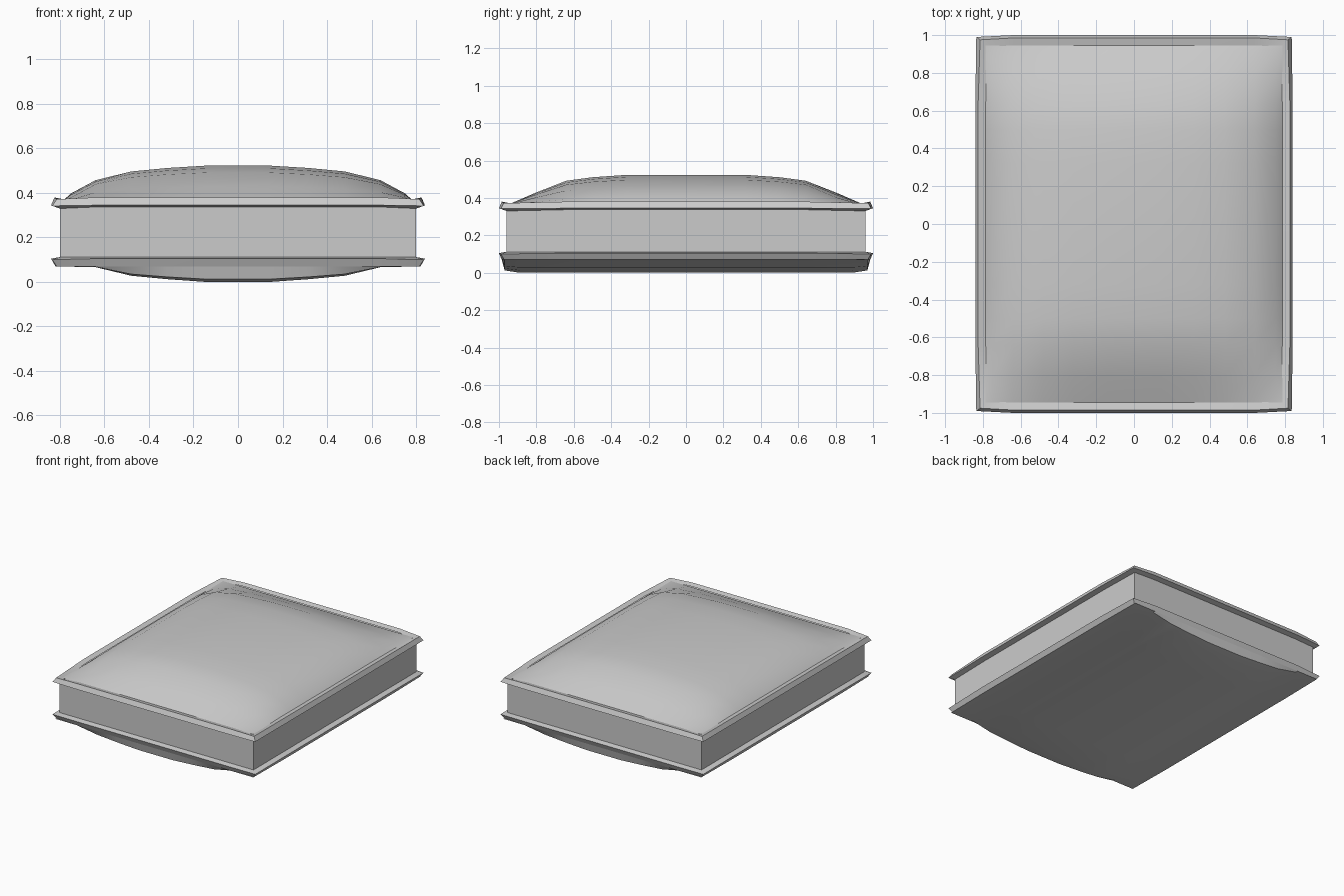
import bpy, bmesh

if "Cube" in bpy.data.objects:
    bpy.data.objects.remove(bpy.data.objects["Cube"])


def finish(name, bm, angle):
    bmesh.ops.recalc_face_normals(bm, faces=bm.faces)
    me = bpy.data.meshes.new(name)
    bm.to_mesh(me)
    bm.free()
    ob = bpy.data.objects.new(name, me)
    bpy.context.collection.objects.link(ob)
    bpy.ops.object.select_all(action='DESELECT')
    ob.select_set(True)
    bpy.context.view_layer.objects.active = ob
    bpy.ops.object.shade_smooth_by_angle(angle=angle)
    return ob


def loft(name, loops):
    """Skin stacked rounded-rectangle loops: corner x, y, mid-side x, y, corner z, side z."""
    bm = bmesh.new()
    rings = []
    for cx, cy, mx, my, zc, zm in loops:
        pts = []
        for sx, sy in ((1, 1), (-1, 1), (-1, -1), (1, -1)):
            q = [(mx * sx, .64 * sy, zm), (cx * sx, cy * sy, zc), (.64 * sx, my * sy, zm)]
            pts += q if sx * sy > 0 else q[::-1]
        rings.append([bm.verts.new(p) for p in pts])
    for a, b in zip(rings, rings[1:]):
        for i in range(12):
            j = (i + 1) % 12
            bm.faces.new((a[i], a[j], b[j], b[i]))
    return finish(name, bm, 0.4)


def pad(name, prof_x, prof_y, base, height):
    """Puffed panel: height is the product of two mirrored falloff profiles."""
    full = lambda p: [(-v, f) for v, f in reversed(p)] + list(p)
    bm = bmesh.new()
    rows = [[bm.verts.new((x, y, base + height * fx * fy)) for x, fx in full(prof_x)]
            for y, fy in full(prof_y)]
    for a, b in zip(rows, rows[1:]):
        for i in range(len(a) - 1):
            bm.faces.new((a[i], a[i + 1], b[i + 1], b[i]))
    ob = finish(name, bm, 0.7)
    # panel normals face away from the cushion core
    if ob.data.polygons[len(ob.data.polygons) // 2].normal.z * height < 0:
        ob.data.flip_normals()
    return ob


# boxed side wall
loft("side_wall", [(.8, .96, .8, .96, .10, .10), (.8, .96, .8, .96, .345, .345)])

# flared piping along the upper and lower seams
loft("upper_piping", [(.8, .96, .8, .96, .33, .337), (.835, .99, .84, 1.0, .342, .345),
                      (.815, .975, .825, .985, .372, .38), (.78, .94, .785, .945, .362, .372)])
loft("lower_piping", [(.8, .96, .8, .96, .112, .112), (.835, .99, .84, 1.0, .10, .105),
                      (.815, .972, .82, .985, .07, .07), (.78, .94, .78, .94, .07, .07)])

# domed top panel
pad("top_panel",
    [(.14, 1), (.32, .93), (.48, .83), (.64, .58), (.75, .2), (.785, 0)],
    [(.32, 1), (.5, .92), (.64, .8), (.8, .4), (.92, .07), (.945, 0)], .367, .156)

# sagging bottom panel, bulging across x and dropping steeply at the front and back
pad("bottom_panel",
    [(.14, 1), (.32, .82), (.48, .6), (.64, .05), (.815, 0)],
    [(.3, 1), (.6, 1), (.89, 1), (.97, .82), (.985, 0)], .07, -.07)
